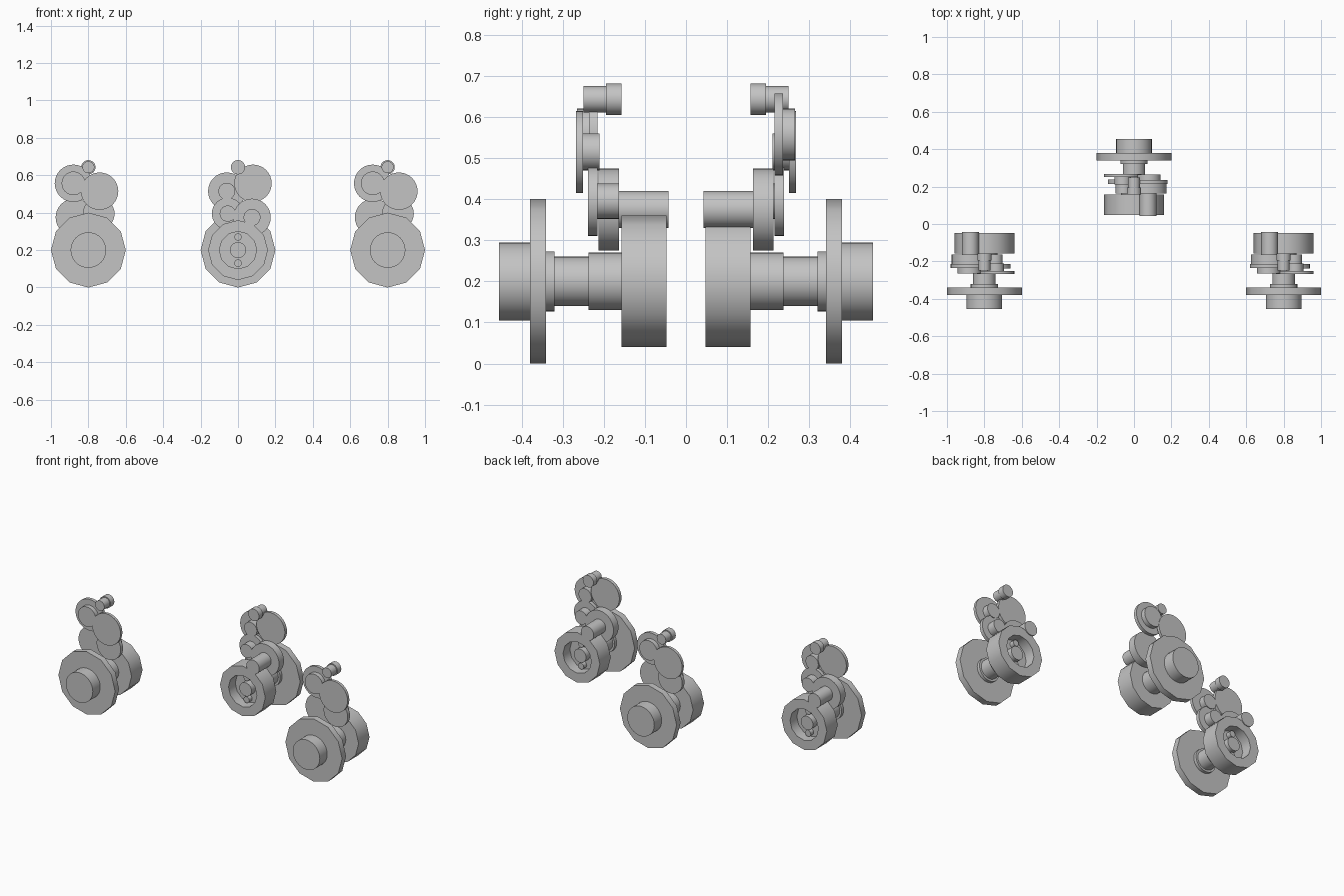
import bpy
import math
import bmesh
from mathutils import Matrix

old = bpy.data.objects.get("Cube")
if old:
    bpy.data.objects.remove(old, do_unlink=True)

grey = bpy.data.materials.new("plain_grey")
grey.use_nodes = True
colour = (0.55, 0.55, 0.55, 1)
grey.diffuse_color = colour
grey.node_tree.nodes["Principled BSDF"].inputs["Base Color"].default_value = colour


def turned(name, x, z, profile, sides=32):
    """Solid turned about the y axis at (x, z); profile is (y, radius) from front to back."""
    bm = bmesh.new()
    rings = []
    for y, r in profile:
        rings.append([bm.verts.new((x + r * math.sin(a), y, z + r * math.cos(a)))
                      for a in (math.tau * i / sides for i in range(sides))])
    for a, b in zip(rings, rings[1:]):
        for i in range(sides):
            j = (i + 1) % sides
            bm.faces.new((a[i], a[j], b[j], b[i]))
    bm.faces.new(rings[0])
    bm.faces.new(rings[-1])
    bmesh.ops.recalc_face_normals(bm, faces=bm.faces)
    mesh = bpy.data.meshes.new(name)
    bm.to_mesh(mesh)
    bm.free()
    mesh.materials.append(grey)
    obj = bpy.data.objects.new(name, mesh)
    bpy.context.collection.objects.link(obj)
    return obj


def rod(name, x, z, r, front, back, sides=32):
    return turned(name, x, z, [(front, r), (back, r)], sides)


parts = [
    # Main axle: hub, wide wheel, stepped shaft and hollow drum
    rod("front_hub", 0, 0.2, 0.095, -0.455, -0.38),
    rod("wide_wheel", 0, 0.2, 0.2, -0.38, -0.34, 12),
    turned("stepped_shaft", 0, 0.2, [(-0.34, 0.073), (-0.32, 0.073), (-0.32, 0.06),
                                     (-0.237, 0.06), (-0.237, 0.07), (-0.155, 0.07)]),
    turned("hollow_drum", 0, 0.2, [(-0.157, 0.16), (-0.047, 0.16),
                                   (-0.047, 0.1), (-0.115, 0.1)], 12),
    rod("drum_peg", 0, 0.2, 0.043, -0.12, -0.075),
    # Lower pair of wheels
    rod("lower_left_wheel", -0.075, 0.375, 0.1, -0.213, -0.163),
    rod("lower_left_shaft", -0.075, 0.375, 0.045, -0.163, -0.042),
    rod("lower_right_wheel", 0.055, 0.395, 0.085, -0.238, -0.215),
    rod("lower_right_boss", 0.055, 0.395, 0.043, -0.215, -0.163),
    # Upper pair of wheels
    rod("upper_left_boss", -0.08, 0.557, 0.063, -0.265, -0.236),
    rod("upper_left_wheel", -0.08, 0.557, 0.1, -0.236, -0.215),
    rod("upper_right_wheel", 0.06, 0.515, 0.1, -0.268, -0.25),
    rod("upper_right_boss", 0.06, 0.515, 0.045, -0.25, -0.211),
    # Small knob on top
    turned("top_knob", 0, 0.643, [(-0.249, 0.032), (-0.195, 0.032),
                                  (-0.195, 0.038), (-0.157, 0.038)]),
]
for label, side in (("upper", 1), ("lower", -1)):
    parts.append(rod(label + "_drum_pin", 0, 0.2 + 0.07 * side, 0.02, -0.12, -0.085, 16))

# Round walls shade smoothly, rims stay sharp
bpy.ops.object.select_all(action="DESELECT")
for part in parts:
    part.select_set(True)
bpy.context.view_layer.objects.active = parts[0]
bpy.ops.object.shade_smooth_by_angle(angle=math.radians(40))

# Three identical assemblies: two at the front, the middle one turned to the back
for part in parts:
    name = part.name
    for label, place in (("middle", Matrix.Rotation(math.pi, 4, "Z")),
                         ("left", Matrix.Translation((0.8, 0, 0)))):
        copy = part.copy()
        copy.name = label + "_" + name
        copy.matrix_world = place
        bpy.context.collection.objects.link(copy)
    part.name = "right_" + name
    part.matrix_world = Matrix.Translation((-0.8, 0, 0))
